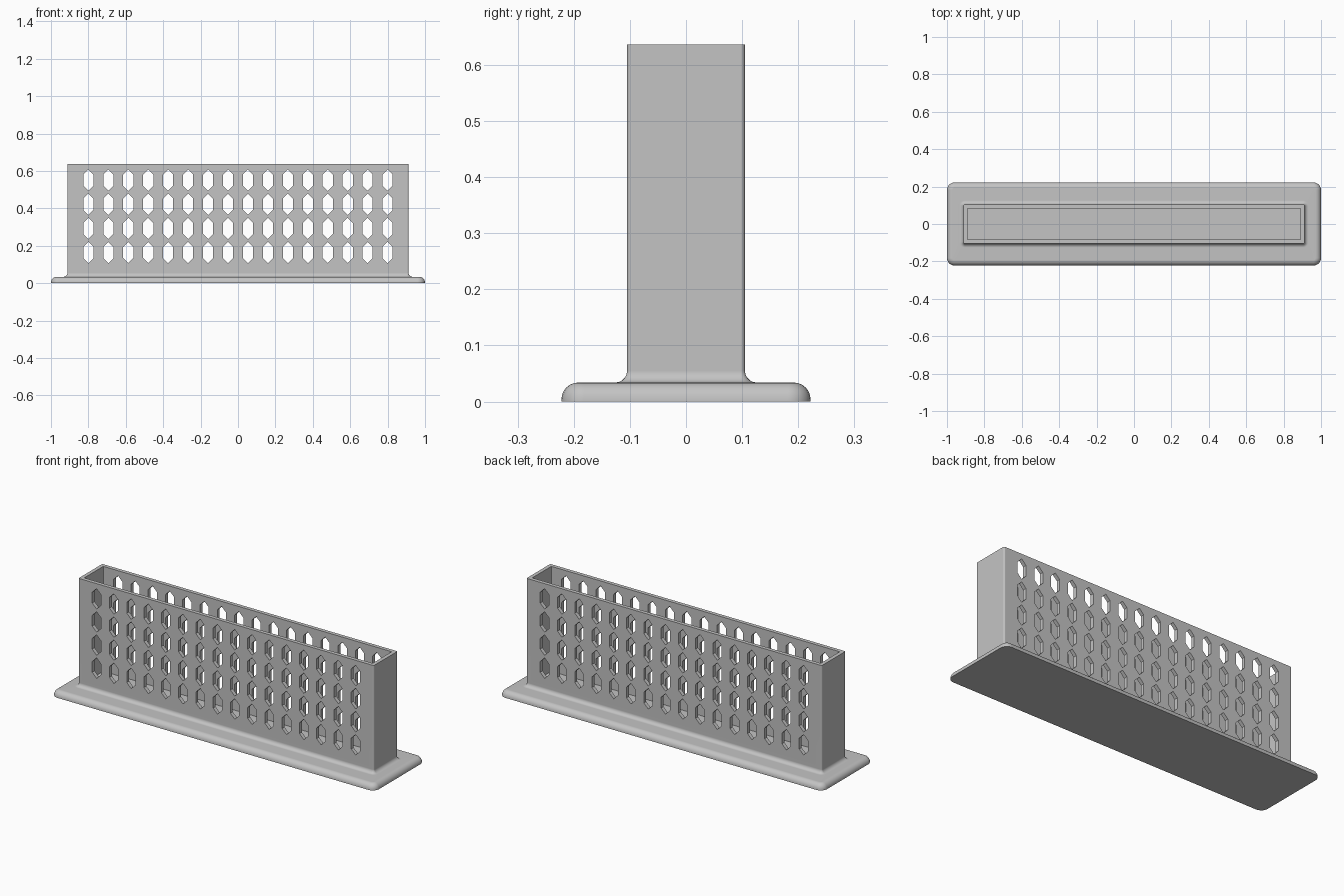
import bpy, bmesh
from math import sin, cos, pi, radians

cube = bpy.data.objects.get("Cube")
if cube:
    bpy.data.objects.remove(cube, do_unlink=True)

# Single grey material
GREY = (0.55, 0.55, 0.55, 1)
mat = bpy.data.materials.new("light grey")
mat.use_nodes = True
mat.diffuse_color = GREY
mat.node_tree.nodes["Principled BSDF"].inputs["Base Color"].default_value = GREY


def rounded_ring(bm, hx, hy, r, z, seg=5):
    """Loop of vertices around a rounded rectangle."""
    ring = []
    for k, (sx, sy) in enumerate([(1, 1), (-1, 1), (-1, -1), (1, -1)]):
        for i in range(seg + 1):
            a = (k + i / seg) * pi / 2
            ring.append(bm.verts.new((sx * (hx - r) + r * cos(a),
                                      sy * (hy - r) + r * sin(a), z)))
    return ring


def finish(bm, name):
    bmesh.ops.recalc_face_normals(bm, faces=bm.faces)
    mesh = bpy.data.meshes.new(name)
    bm.to_mesh(mesh)
    bm.free()
    obj = bpy.data.objects.new(name, mesh)
    bpy.context.collection.objects.link(obj)
    mesh.materials.append(mat)
    return obj


# Half sizes and heights
BX, BY, BZ = 1.0, 0.222, 0.034
WX, WY, TOP = 0.912, 0.105, 0.636
WALL, FLOOR, FILLET = 0.021, 0.05, 0.021

# Cross-section from underside, over the base and wall, down to the inner floor
rings = [(BX, BY, 0.04, 0)]
for i in range(7):
    a = i / 6 * pi / 2
    inset = 0.03 * (1 - cos(a))
    rings.append((BX - inset, BY - inset, 0.04 - inset, 0.004 + 0.03 * sin(a)))
for i in range(6):
    a = i / 5 * pi / 2
    out = FILLET * (1 - sin(a))
    rings.append((WX + out, WY + out, 0.008 + out, BZ + FILLET * (1 - cos(a))))
rings += [(WX, WY, 0.008, TOP),
          (WX - WALL, WY - WALL, 0.002, TOP),
          (WX - WALL, WY - WALL, 0.002, FLOOR)]

bm = bmesh.new()
loops = [rounded_ring(bm, *spec) for spec in rings]
for lo, hi in zip(loops, loops[1:]):
    n = len(lo)
    for i in range(n):
        j = (i + 1) % n
        bm.faces.new((lo[i], lo[j], hi[j], hi[i]))
bm.faces.new(loops[0][::-1])
bm.faces.new(loops[-1])
body = finish(bm, "perforated_bin")

# Elongated hexagonal holes, cut through both long walls
HEX = [(0, -0.057), (0.027, -0.03), (0.027, 0.03),
       (0, 0.057), (-0.027, 0.03), (-0.027, -0.03)]
bm = bmesh.new()
for row in range(4):
    for col in range(16):
        cx, cz = -0.8 + col * 1.6 / 15, 0.164 + row * 0.129
        front, back = ([bm.verts.new((cx + x, y, cz + z)) for x, z in HEX]
                       for y in (-0.15, 0.15))
        bm.faces.new(front)
        bm.faces.new(back[::-1])
        for i in range(6):
            j = (i + 1) % 6
            bm.faces.new((front[j], front[i], back[i], back[j]))
cutter = finish(bm, "hole_cutter")
cutter.hide_render = True

bpy.context.view_layer.objects.active = body
body.select_set(True)
cut = body.modifiers.new("holes", 'BOOLEAN')
cut.operation = 'DIFFERENCE'
cut.solver = 'EXACT'
cut.object = cutter
bpy.ops.object.modifier_apply(modifier=cut.name)
bpy.data.objects.remove(cutter, do_unlink=True)

# Smooth rounded edges, crisp holes and rim
bpy.ops.object.shade_smooth_by_angle(angle=radians(35))
weighted = body.modifiers.new("flat walls", 'WEIGHTED_NORMAL')
weighted.keep_sharp = True
